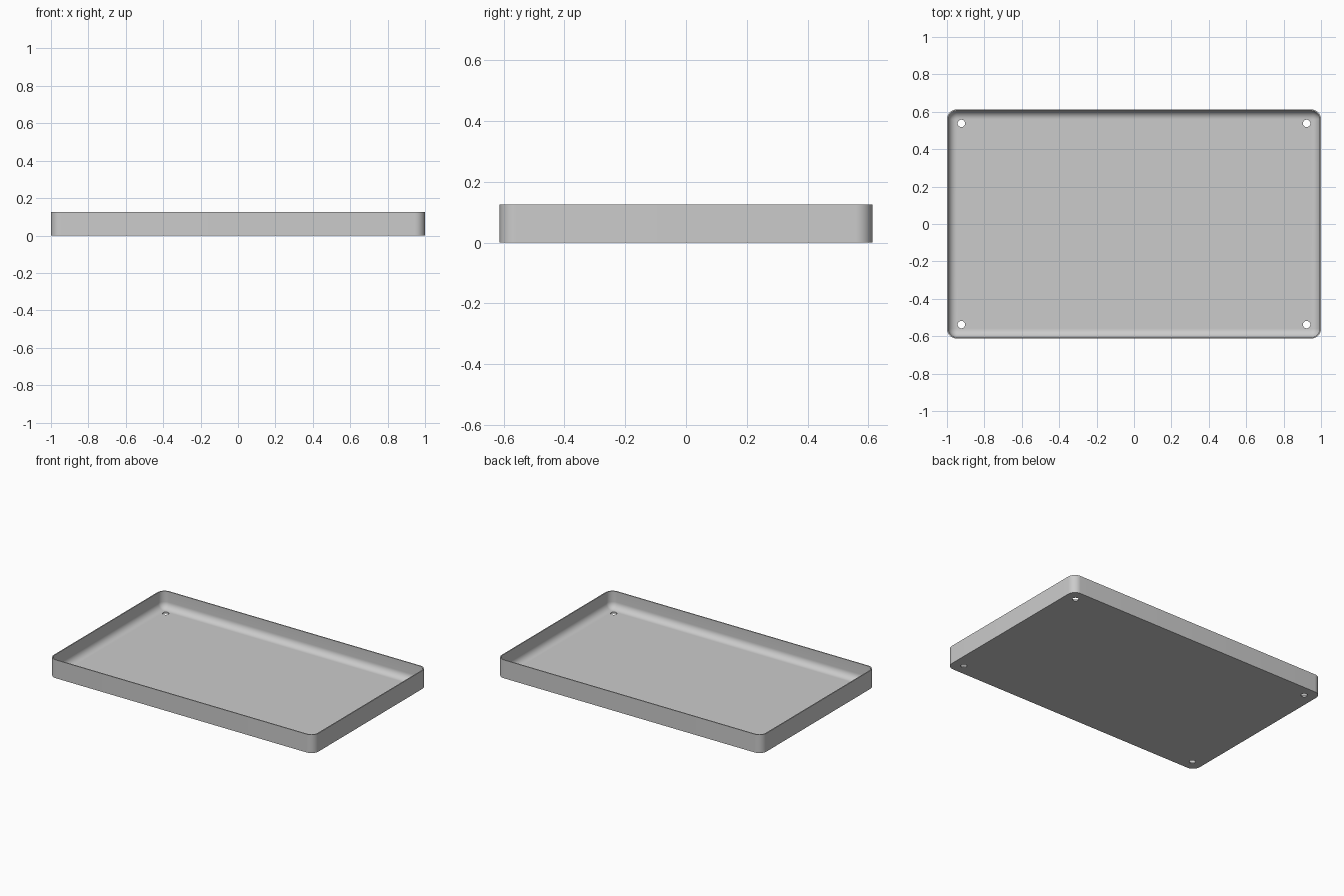
import bpy, bmesh, math

HALF_X, HALF_Y, HEIGHT = 1.0, 0.613, 0.125
CORNER, WALL, FLOOR, FILLET = 0.054, 0.007, 0.009, 0.045
CORNER_STEPS, FILLET_STEPS = 12, 10

cube = bpy.data.objects.get("Cube")
if cube:
    bpy.data.objects.remove(cube, do_unlink=True)

# Plain grey material
grey = bpy.data.materials.new("plain grey")
grey.use_nodes = True
color = (0.6, 0.6, 0.6, 1)
grey.diffuse_color = color
grey.node_tree.nodes["Principled BSDF"].inputs["Base Color"].default_value = color


def rounded_loop(bm, inset, z):
    """Ring of vertices around a rounded rectangle, counter-clockwise."""
    radius = CORNER - inset
    ring = []
    for quarter, (sx, sy) in enumerate([(1, 1), (-1, 1), (-1, -1), (1, -1)]):
        for i in range(CORNER_STEPS + 1):
            a = math.pi / 2 * (quarter + i / CORNER_STEPS)
            ring.append(bm.verts.new((sx * (HALF_X - CORNER) + radius * math.cos(a),
                                      sy * (HALF_Y - CORNER) + radius * math.sin(a), z)))
    return ring


# Section from outer bottom edge, over the rim, down the inner fillet
section = [(0, 0), (0, HEIGHT), (WALL, HEIGHT)]
for i in range(FILLET_STEPS + 1):
    a = math.pi / 2 * i / FILLET_STEPS
    section.append((WALL + FILLET * (1 - math.cos(a)),
                    FLOOR + FILLET * (1 - math.sin(a))))

# Tray shell
bm = bmesh.new()
rings = [rounded_loop(bm, inset, z) for inset, z in section]
for low, high in zip(rings, rings[1:]):
    for i in range(len(low)):
        j = (i + 1) % len(low)
        bm.faces.new((low[i], low[j], high[j], high[i]))
bm.faces.new(rings[0][::-1])
bm.faces.new(rings[-1])
mesh = bpy.data.meshes.new("tray")
bm.to_mesh(mesh)
bm.free()
mesh.materials.append(grey)
tray = bpy.data.objects.new("tray", mesh)
bpy.context.collection.objects.link(tray)

# Four screw holes through the floor
bm = bmesh.new()
for sx in (-1, 1):
    for sy in (-1, 1):
        made = bmesh.ops.create_cone(bm, cap_ends=True, segments=32,
                                     radius1=0.02, radius2=0.02, depth=0.1)
        bmesh.ops.translate(bm, verts=made["verts"], vec=(sx * 0.923, sy * 0.538, 0))
mesh = bpy.data.meshes.new("hole_cutter")
bm.to_mesh(mesh)
bm.free()
mesh.materials.append(grey)
cutter = bpy.data.objects.new("hole_cutter", mesh)
bpy.context.collection.objects.link(cutter)
cutter.hide_render = True
cutter.hide_viewport = True

holes = tray.modifiers.new("holes", 'BOOLEAN')
holes.operation = 'DIFFERENCE'
holes.solver = 'EXACT'
holes.object = cutter

# Apply the cut, then drop the cutter and smooth the curved faces
bpy.ops.object.select_all(action='DESELECT')
tray.select_set(True)
bpy.context.view_layer.objects.active = tray
bpy.ops.object.modifier_apply(modifier=holes.name)
bpy.data.objects.remove(cutter, do_unlink=True)
bpy.ops.object.shade_smooth_by_angle(angle=math.radians(30))
